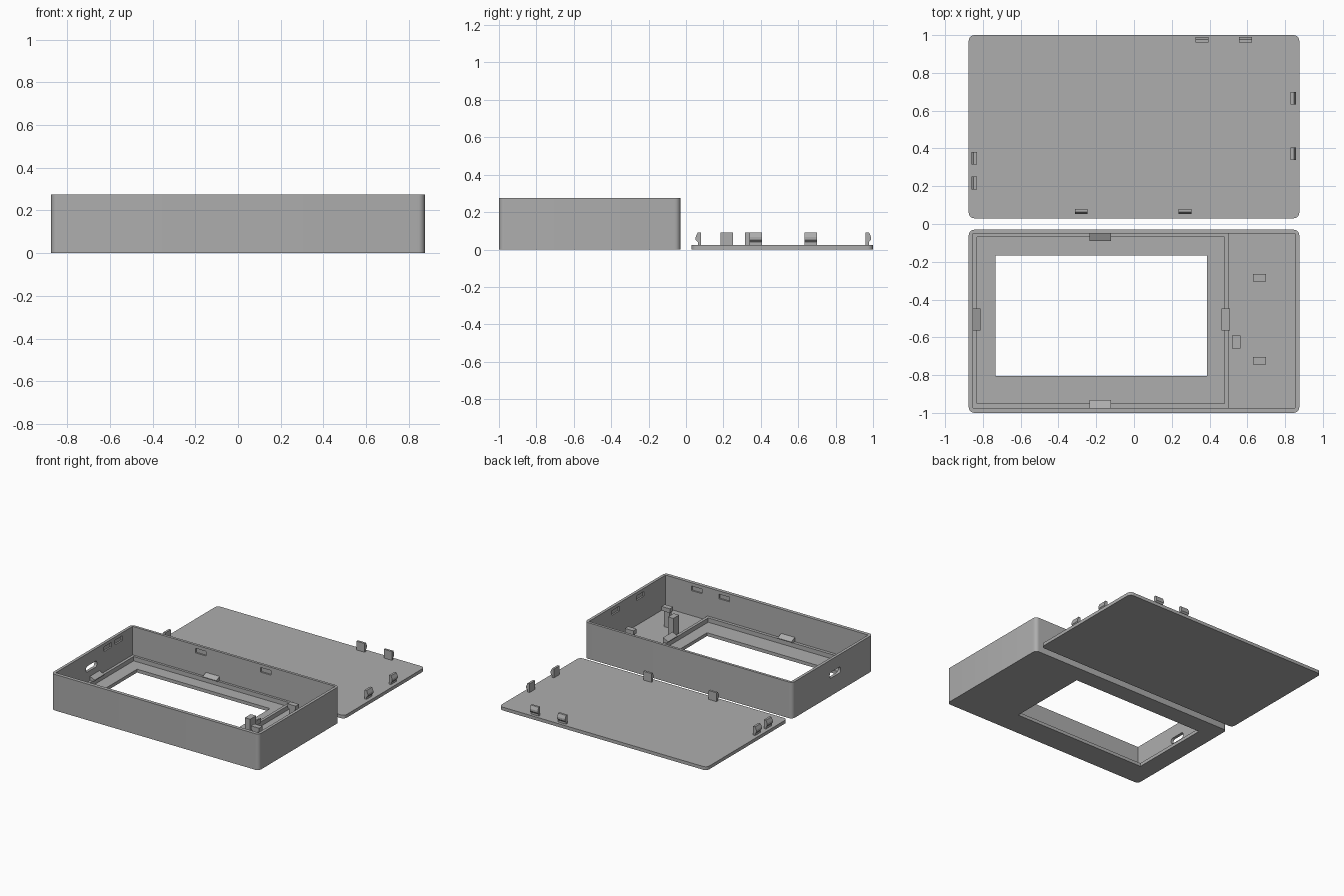
import bpy, bmesh, math
from mathutils import Matrix, Vector

if "Cube" in bpy.data.objects:
    bpy.data.objects.remove(bpy.data.objects["Cube"])

grey = bpy.data.materials.new("plain grey plastic")
grey.diffuse_color = (0.42, 0.42, 0.42, 1)
grey.use_nodes = True
grey.node_tree.nodes["Principled BSDF"].inputs["Base Color"].default_value = grey.diffuse_color


def finish(bm, name):
    bmesh.ops.recalc_face_normals(bm, faces=bm.faces)
    me = bpy.data.meshes.new(name)
    bm.to_mesh(me)
    bm.free()
    me.materials.append(grey)
    ob = bpy.data.objects.new(name, me)
    bpy.context.collection.objects.link(ob)
    return ob


def prism(name, pts, lo, hi, matrix=Matrix()):
    """Extrude a 2D outline from lo to hi along local z, then place it."""
    bm = bmesh.new()
    face = bm.faces.new([bm.verts.new((x, y, lo)) for x, y in pts])
    ext = bmesh.ops.extrude_face_region(bm, geom=[face])["geom"]
    bmesh.ops.translate(bm, vec=(0, 0, hi - lo),
                        verts=[g for g in ext if isinstance(g, bmesh.types.BMVert)])
    bm.transform(matrix)
    return finish(bm, name)


def box(name, x0, x1, y0, y1, z0, z1):
    return prism(name, [(x0, y0), (x1, y0), (x1, y1), (x0, y1)], z0, z1)


def rounded(x0, x1, y0, y1, r, n=6):
    pts = []
    for k, (cx, cy) in enumerate([(x1 - r, y1 - r), (x0 + r, y1 - r),
                                  (x0 + r, y0 + r), (x1 - r, y0 + r)]):
        for i in range(n + 1):
            a = math.pi / 2 * (k + i / n)
            pts.append((cx + r * math.cos(a), cy + r * math.sin(a)))
    return pts


def cut(ob, cutter):
    mod = ob.modifiers.new("cut", "BOOLEAN")
    mod.operation = "DIFFERENCE"
    mod.solver = "EXACT"
    mod.object = cutter
    bpy.context.view_layer.objects.active = ob
    bpy.ops.object.modifier_apply(modifier=mod.name)
    bpy.data.objects.remove(cutter, do_unlink=True)


def smooth(ob):
    bpy.ops.object.select_all(action="DESELECT")
    ob.select_set(True)
    bpy.context.view_layer.objects.active = ob
    bpy.ops.object.shade_smooth_by_angle(angle=math.radians(30))


def side_piece(name, outline, at, inward, width):
    """Extrude an (inward, up) outline sideways along a wall."""
    inw = Vector((*inward, 0))
    up = Vector((0, 0, 1))
    along = inw.cross(up)
    m = Matrix((inw, up, along)).transposed().to_4x4()
    m.translation = Vector((*at, 0))
    return prism(name, outline, -width / 2, width / 2, m)


# Snap clips on the lid: (position on outer edge, inward direction)
clips = [((x, 0.989), (0, -1)) for x in (0.36, 0.59)]
clips += [((x, 0.052), (0, 1)) for x in (-0.28, 0.27)]
clips += [((0.857, y), (-1, 0)) for y in (0.372, 0.666)]
clips += [((-0.86, y), (1, 0)) for y in (0.217, 0.348)]

# Case shell
case = prism("case_shell", rounded(-0.875, 0.875, -1, -0.03, 0.03), 0, 0.275)
cut(case, box("hollow", -0.853, 0.853, -0.973, -0.05, 0.025, 0.4))
cut(case, box("window", -0.734, 0.386, -0.805, -0.166, -0.1, 0.1))

# Rounded cable opening through the left wall
turn = Matrix(((0, 0, 1, 0), (1, 0, 0, 0), (0, 1, 0, 0), (0, 0, 0, 1)))
cut(case, prism("cable_hole", rounded(-0.61, -0.48, 0.135, 0.18, 0.018), -1, -0.8, turn))

# Recesses in the inner walls that catch the lid clips
for (x, y), (ix, iy) in clips:
    if ix:
        wx = -0.853 * ix
        cut(case, box("recess", wx - 0.012, wx + 0.012, -y - 0.045, -y + 0.045, 0.215, 0.25))
    else:
        wy = -0.973 if iy < 0 else -0.05
        cut(case, box("recess", x - 0.045, x + 0.045, wy - 0.012, wy + 0.012, 0.215, 0.25))
smooth(case)

# Raised rib framing the screen seat
rib = box("screen_rib", -0.854, 0.5, -0.974, -0.049, 0.024, 0.058)
cut(rib, box("seat", -0.832, 0.478, -0.95, -0.068, 0, 0.1))

# Wedge tabs holding the screen
wedge = [(0, 0.056), (0.025, 0.056), (0.043, 0.066), (0.043, 0.072), (0, 0.092)]
for i, (at, inward) in enumerate([((-0.178, -0.046), (0, -1)), ((-0.178, -0.974), (0, 1)),
                                  ((-0.856, -0.505), (1, 0)), ((0.507, -0.505), (-1, 0))]):
    side_piece(f"screen_tab_{i + 1}", wedge, at, inward, 0.115)

# Board posts with wider hooked heads
for i, (y, s) in enumerate([(-0.285, 1), (-0.725, -1)]):
    box(f"board_post_{i + 1}", 0.642, 0.688, y - 0.02, y + 0.008, 0.024, 0.15)
    box(f"board_post_head_{i + 1}", 0.63, 0.70, y - 0.02, y + 0.02, 0.148, 0.18)
box("board_stop", 0.52, 0.565, -0.66, -0.59, 0.024, 0.18)

# Lid and its snap clips
smooth(prism("lid_plate", rounded(-0.875, 0.875, 0.03, 1, 0.03), 0, 0.025))
hook = [(0.011, 0.024), (0.028, 0.024), (0.028, 0.092), (0.011, 0.092),
        (0, 0.068), (0, 0.052), (0.011, 0.04)]
for i, (at, inward) in enumerate(clips):
    side_piece(f"lid_clip_{i + 1}", hook, at, inward, 0.067)
